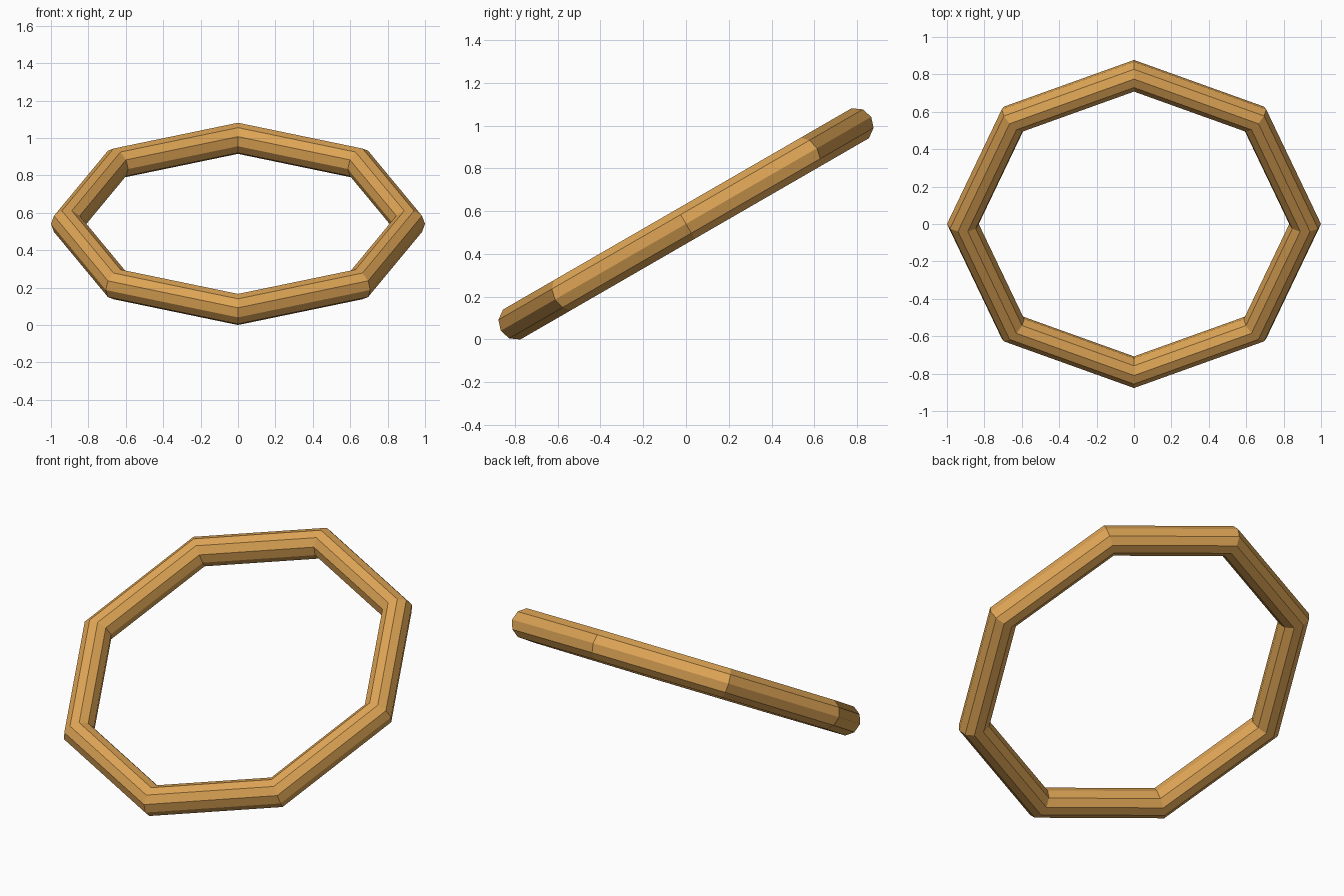
import bpy
import math

if "Cube" in bpy.data.objects:
    bpy.data.objects.remove(bpy.data.objects["Cube"])

TUBE = 0.085           # radius of the ten-sided tube
RING = 1.0 - TUBE      # radius of the eight-sided ring
TILT = math.radians(30)

# height of the ring centre so that the lowest tube edge touches the floor
lift = RING * math.sin(TILT) + TUBE * math.sin(math.radians(102))

# tilted octagonal ring, flat shaded
bpy.ops.mesh.primitive_torus_add(
    major_segments=8, minor_segments=10,
    major_radius=RING, minor_radius=TUBE,
    location=(0, 0, lift), rotation=(TILT, 0, 0))
ring = bpy.context.object
ring.name = "ring"
bpy.ops.object.shade_flat()

# golden colour
gold = bpy.data.materials.new("gold")
gold.diffuse_color = (0.72, 0.37, 0.09, 1)
gold.use_nodes = True
gold.node_tree.nodes["Principled BSDF"].inputs["Base Color"].default_value = gold.diffuse_color
ring.data.materials.append(gold)
